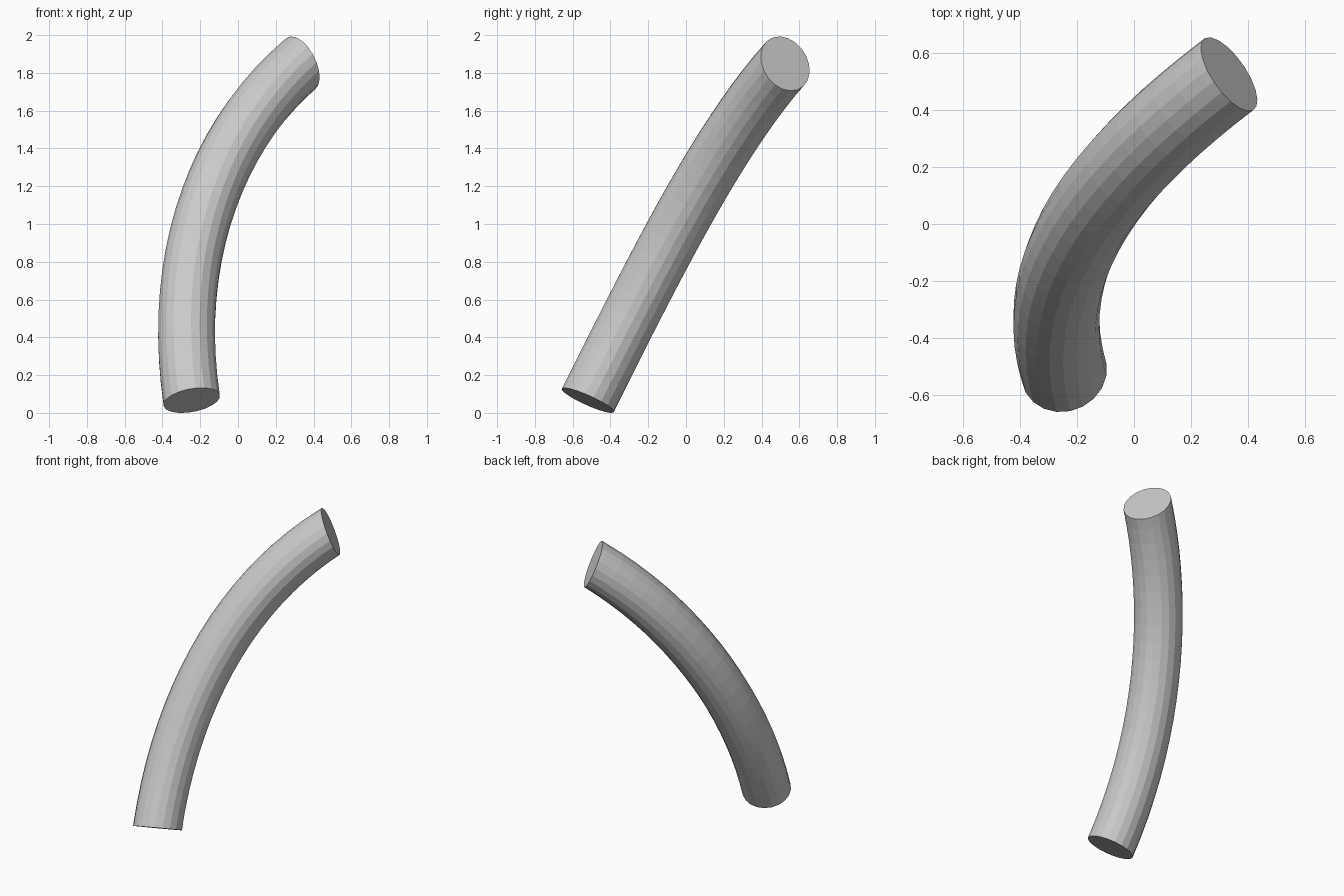
import bpy, bmesh, math
from mathutils import Vector
from mathutils.geometry import interpolate_bezier

if "Cube" in bpy.data.objects:
    bpy.data.objects.remove(bpy.data.objects["Cube"])

RADIUS, SIDES, STEPS = 0.152, 20, 20

# Centre line of the bent tube
start, end = Vector((-0.245, -0.52, 0.07)), Vector((0.333, 0.525, 1.853))
start_handle = start + 0.73 * Vector((-0.15, 0.5, 1.0))
end_handle = end - 0.7 * Vector((0.66, 0.50, 0.56))
path = interpolate_bezier(start, start_handle, end_handle, end, STEPS)

# Extend both ends so the slanted caps can be cut cleanly
path.insert(0, start - (start_handle - start).normalized() * 0.1)
path.append(end + (end - end_handle).normalized() * 0.1)

# Sweep a circle along the path
bm = bmesh.new()
rings = []
for i, p in enumerate(path):
    tangent = (path[min(i + 1, len(path) - 1)] - path[max(i - 1, 0)]).normalized()
    u = Vector((0.87, -0.5, 0))
    u = (u - u.dot(tangent) * tangent).normalized()
    v = tangent.cross(u)
    rings.append([bm.verts.new(p + RADIUS * (math.cos(a) * u + math.sin(a) * v))
                  for a in (2 * math.pi * k / SIDES for k in range(SIDES))])
for r0, r1 in zip(rings, rings[1:]):
    for k in range(SIDES):
        n = (k + 1) % SIDES
        bm.faces.new((r0[k], r0[n], r1[n], r1[k]))

# Cut and close the two flat ends
for centre, normal in ((start, Vector((-0.19, -0.45, -1)) * Vector((-1, 1, 1)).x * -1),
                       (end, Vector((0.76, 0.52, 0.38)))):
    if centre is start:
        normal = Vector((0.19, -0.45, -1))
    cut = bmesh.ops.bisect_plane(bm, geom=bm.verts[:] + bm.edges[:] + bm.faces[:],
                                 plane_co=centre, plane_no=normal, clear_outer=True)
    edges = [e for e in cut["geom_cut"] if isinstance(e, bmesh.types.BMEdge)]
    bmesh.ops.contextual_create(bm, geom=edges)
bmesh.ops.recalc_face_normals(bm, faces=bm.faces[:])

# Rest the tube on the ground
lowest = min(v.co.z for v in bm.verts)
bmesh.ops.translate(bm, verts=bm.verts[:], vec=(0, 0, -lowest))

mesh = bpy.data.meshes.new("bent_tube")
bm.to_mesh(mesh)
bm.free()
bpy.context.collection.objects.link(bpy.data.objects.new("bent_tube", mesh))
